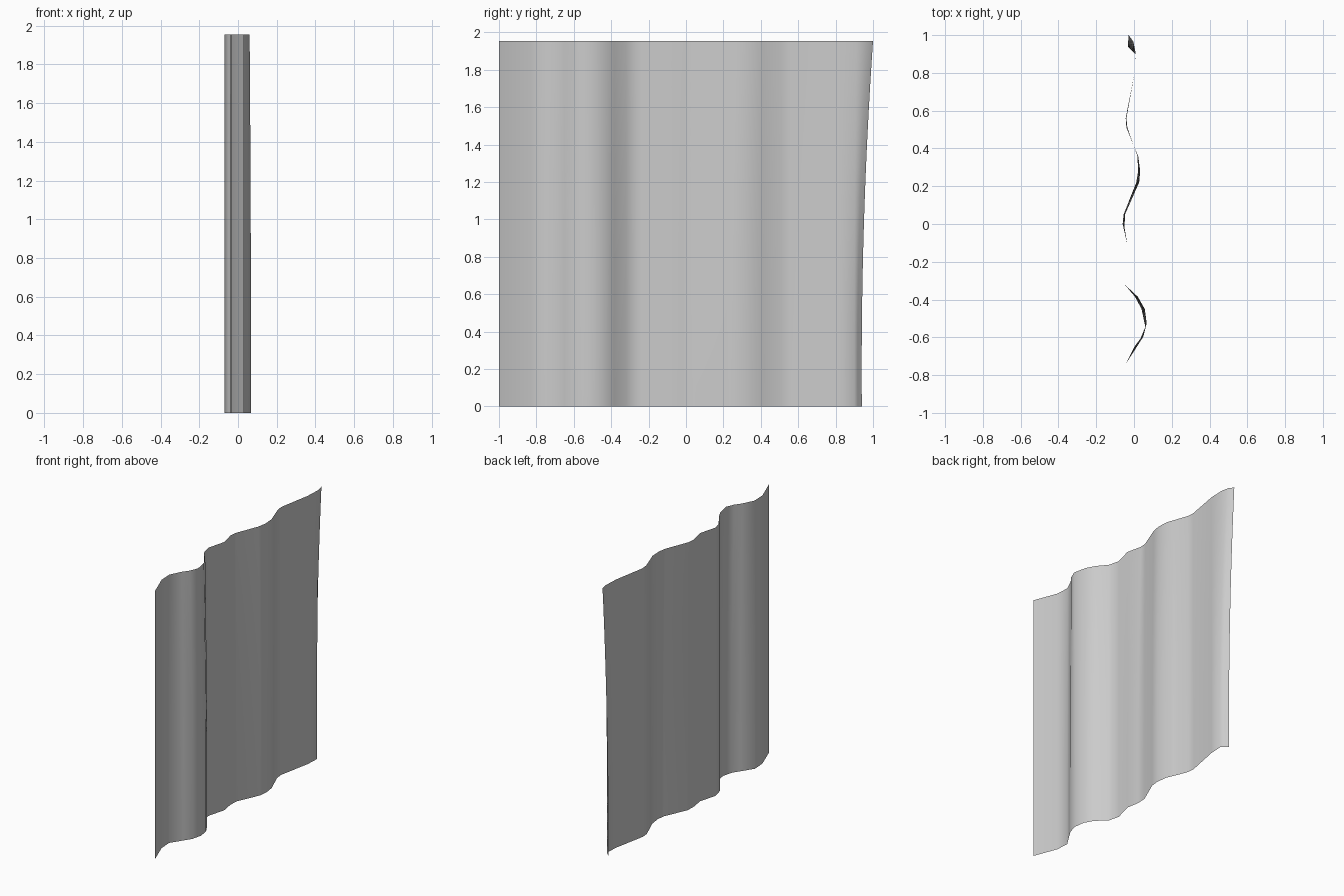
import bpy, bmesh

H = 1.955   # curtain height
ROWS = 16

# Fold line seen from above: (x, y) at the hem and at the top edge
HEM = [(0.03, -1.0), (-0.035, -0.83), (-0.04, -0.735), (0.015, -0.65), (0.05, -0.595),
       (0.067, -0.525), (0.057, -0.45), (0.02, -0.385), (-0.05, -0.32), (-0.07, -0.24),
       (-0.035, -0.11), (-0.05, -0.02), (-0.048, 0.05), (0.027, 0.22), (0.033, 0.28),
       (0.022, 0.36), (0.0, 0.41), (-0.04, 0.51), (-0.044, 0.56), (0.003, 0.8),
       (0.008, 0.9), (-0.012, 0.918), (-0.033, 0.94)]
TOP = [(0.03, -1.0), (-0.035, -0.83), (-0.04, -0.735), (0.002, -0.65), (0.035, -0.605),
       (0.06, -0.545), (0.04, -0.45), (0.005, -0.385), (-0.05, -0.32), (-0.07, -0.24),
       (-0.035, -0.11), (-0.06, 0.0), (-0.055, 0.05), (0.012, 0.22), (0.022, 0.28),
       (0.018, 0.36), (0.0, 0.41), (-0.035, 0.51), (-0.04, 0.56), (0.003, 0.8),
       (0.008, 0.91), (-0.003, 0.965), (-0.028, 1.0)]

# Curtain sheet: rows of vertices blended from hem to top
bm = bmesh.new()
grid = []
for r in range(ROWS + 1):
    f = r / ROWS
    t = 1.25 * f * f - 0.25 * f
    grid.append([bm.verts.new((a[0] + (b[0] - a[0]) * t,
                               a[1] + (b[1] - a[1]) * t, H * f))
                 for a, b in zip(HEM, TOP)])
for lo, hi in zip(grid, grid[1:]):
    for i in range(len(lo) - 1):
        bm.faces.new((lo[i], lo[i + 1], hi[i + 1], hi[i]))
mesh = bpy.data.meshes.new("curtain")
bm.to_mesh(mesh)
bm.free()
curtain = bpy.data.objects.new("curtain", mesh)
bpy.context.collection.objects.link(curtain)

# Soft cloth shading
for p in mesh.polygons:
    p.use_smooth = True
